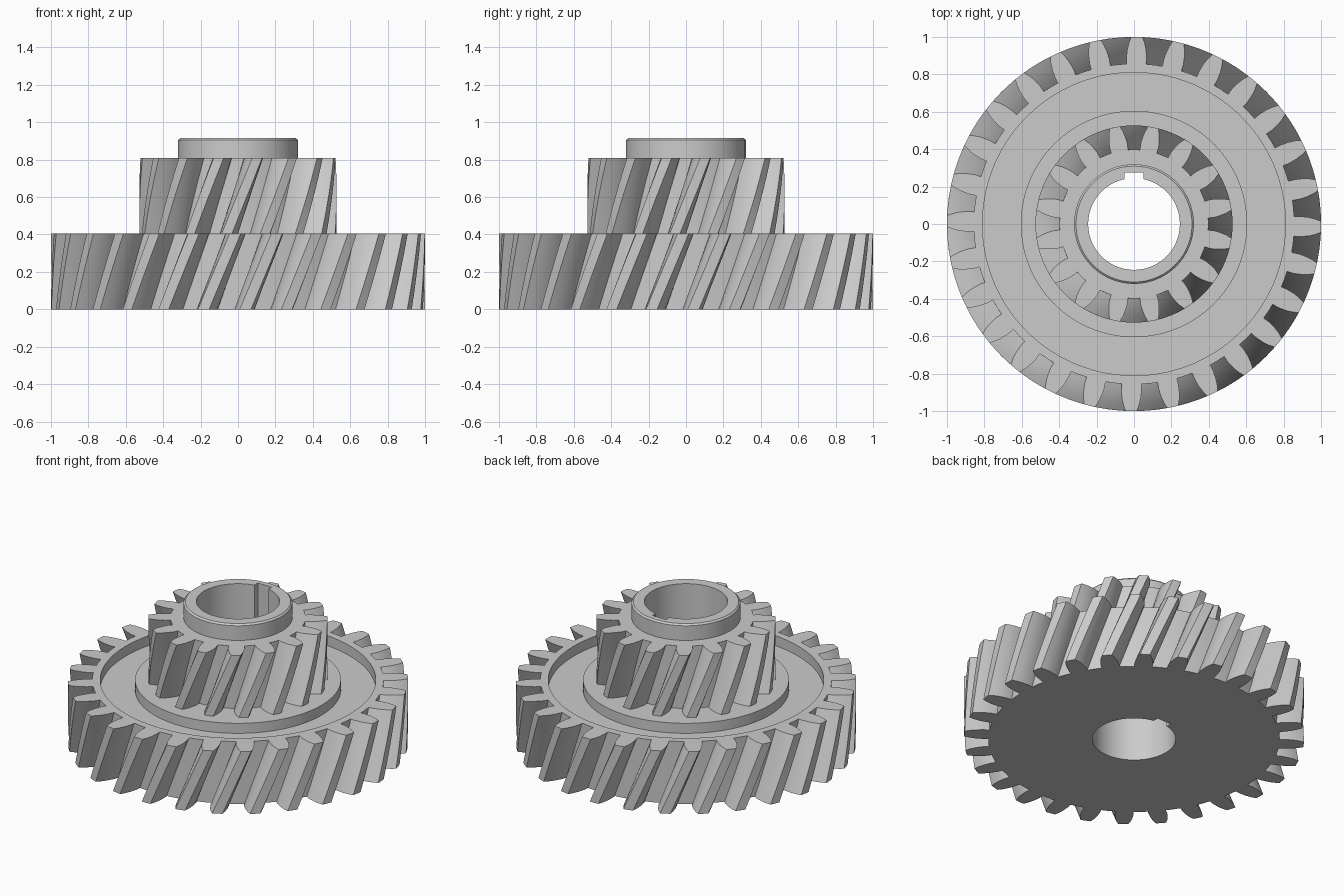
import bpy, bmesh
from math import sin, cos, pi, tau, hypot, sqrt, asin

cube = bpy.data.objects.get("Cube")
if cube:
    bpy.data.objects.remove(cube)

steel = bpy.data.materials.new("grey_steel")
steel.use_nodes = True
colour = (0.6, 0.6, 0.6, 1)
steel.diffuse_color = colour
steel.node_tree.nodes["Principled BSDF"].inputs["Base Color"].default_value = colour


def loft(name, rings, closed=False):
    """Join rings of equal point count with quads."""
    bm = bmesh.new()
    loops = [[bm.verts.new(p) for p in ring] for ring in rings]
    pairs = list(zip(loops, loops[1:]))
    if closed:
        pairs.append((loops[-1], loops[0]))
    for a, b in pairs:
        n = len(a)
        for i in range(n):
            j = (i + 1) % n
            bm.faces.new((a[i], a[j], b[j], b[i]))
    bmesh.ops.recalc_face_normals(bm, faces=bm.faces)
    mesh = bpy.data.meshes.new(name)
    bm.to_mesh(mesh)
    bm.free()
    mesh.materials.append(steel)
    obj = bpy.data.objects.new(name, mesh)
    bpy.context.collection.objects.link(obj)
    bpy.ops.object.select_all(action="DESELECT")
    obj.select_set(True)
    bpy.context.view_layer.objects.active = obj
    bpy.ops.object.shade_smooth_by_angle(angle=pi / 6)
    return obj


def gear_profile(teeth, flank, phase):
    """Polar outline; flank lists (radius, half angle) from root to tip."""
    root, tip = flank[0][0], flank[-1][0]
    side = [(r, -a) for r, a in flank]
    tooth = side + [(tip, 0)] + [(r, -a) for r, a in reversed(side)]
    tooth.append((root, pi / teeth))
    return [(r, a + phase + k * tau / teeth) for k in range(teeth) for r, a in tooth]


def helical_gear(name, profile, z0, z1, twist, below, above, steps=10):
    """Twisted toothed wall with plain circular rings below and above it."""
    def ring(z, turn, radius=None):
        return [((radius or r) * cos(a + turn), (radius or r) * sin(a + turn), z)
                for r, a in profile]
    rings = [ring(z, -twist, r) for r, z in below]
    for s in range(steps + 1):
        t = s / steps
        rings.append(ring(z0 + (z1 - z0) * t, twist * (t - 1)))
    rings += [ring(z, 0, r) for r, z in above]
    return loft(name, rings)


SLEEVE, BORE = 0.32, 0.245
MID, TOP, END = 0.405, 0.81, 0.915

# Large gear with an annular recess in its upper face
large = gear_profile(28, [(0.857, 0.0585), (0.89, 0.061), (0.935, 0.0535),
                          (0.97, 0.043), (1.0, 0.03)], -0.015)
helical_gear("large_gear", large, 0, MID, 0.17, [(SLEEVE - 0.001, 0)],
             [(0.81, MID), (0.81, 0.34), (0.605, 0.34), (0.605, MID),
              (SLEEVE - 0.001, MID)])

# Small gear standing on the hub
small = gear_profile(16, [(0.398, 0.115), (0.43, 0.114), (0.465, 0.098),
                          (0.497, 0.078), (0.527, 0.052)], pi / 16)
helical_gear("small_gear", small, MID, TOP, 0.31, [], [(SLEEVE - 0.001, TOP)])

# Sleeve with a chamfered collar and a keyway in the bore
half_key, key_top = 0.05, 0.275
start = pi / 2 + asin(half_key / BORE)
sweep = tau - 2 * asin(half_key / BORE)
count = 120
bore = [(BORE * cos(start + sweep * i / count), BORE * sin(start + sweep * i / count))
        for i in range(count + 1)]
bore += [(half_key, key_top), (0, key_top), (-half_key, key_top)]


def bore_ring(z):
    return [(x, y, z) for x, y in bore]


def outer_ring(radius, z):
    return [(x * radius / hypot(x, y), y * radius / hypot(x, y), z) for x, y in bore]


loft("keyed_sleeve", [bore_ring(0), outer_ring(SLEEVE, 0), outer_ring(SLEEVE, END - 0.01),
                      outer_ring(SLEEVE - 0.01, END), bore_ring(END)], closed=True)
